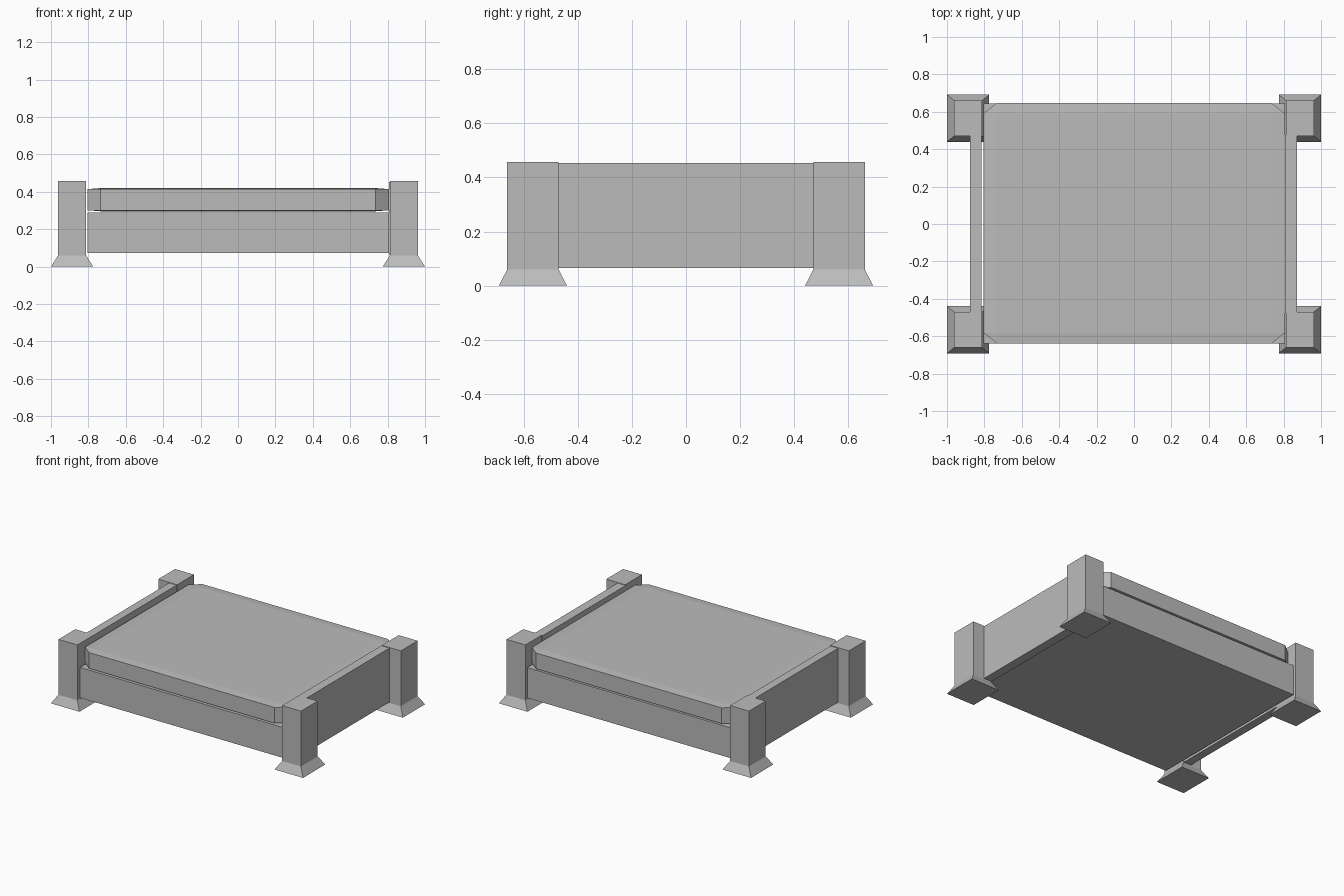
import bpy, bmesh

if "Cube" in bpy.data.objects:
    bpy.data.objects.remove(bpy.data.objects["Cube"])

grey = bpy.data.materials.new("plain_grey")
grey.diffuse_color = (0.5, 0.5, 0.5, 1)
grey.use_nodes = True
grey.node_tree.nodes["Principled BSDF"].inputs["Base Color"].default_value = grey.diffuse_color


def finish(bm, name):
    bmesh.ops.recalc_face_normals(bm, faces=bm.faces)
    mesh = bpy.data.meshes.new(name)
    bm.to_mesh(mesh)
    bm.free()
    mesh.materials.append(grey)
    obj = bpy.data.objects.new(name, mesh)
    bpy.context.collection.objects.link(obj)
    return obj


def box(name, x0, x1, y0, y1, z0, z1, bevel=0):
    """Box from its limits; the bevel is a share of each half size."""
    bm = bmesh.new()
    bmesh.ops.create_cube(bm, size=2)
    if bevel:
        bmesh.ops.bevel(bm, geom=bm.edges[:], offset=bevel, segments=1,
                        affect='EDGES', profile=0.5)
    bmesh.ops.scale(bm, vec=((x1 - x0) / 2, (y1 - y0) / 2, (z1 - z0) / 2),
                    verts=bm.verts)
    bmesh.ops.translate(bm, vec=((x0 + x1) / 2, (y0 + y1) / 2, (z0 + z1) / 2),
                        verts=bm.verts)
    return finish(bm, name)


def corner_post(name, sx, sy):
    """Square post standing on a flared foot, one closed lofted shape."""
    cx, cy = sx * 0.887, sy * 0.5655
    bm = bmesh.new()
    rings = []
    for hx, hy, z in ((0.113, 0.126, 0), (0.075, 0.095, 0.06), (0.075, 0.095, 0.457)):
        rings.append([bm.verts.new((cx + i * hx, cy + j * hy, z))
                      for i, j in ((-1, -1), (1, -1), (1, 1), (-1, 1))])
    bm.faces.new(rings[0])
    bm.faces.new(rings[-1])
    for low, high in zip(rings, rings[1:]):
        for k in range(4):
            n = (k + 1) % 4
            bm.faces.new((low[k], low[n], high[n], high[k]))
    return finish(bm, name)


# Four posts with flared feet
for sx, side in ((-1, "left"), (1, "right")):
    for sy, end in ((-1, "front"), (1, "back")):
        corner_post(f"{end}_{side}_post", sx, sy)

# Side panels between the posts
box("left_panel", -0.876, -0.816, -0.475, 0.475, 0.065, 0.453)
box("right_panel", 0.807, 0.872, -0.475, 0.475, 0.065, 0.453)

# Base and chamfered cushion
box("base", -0.805, 0.807, -0.64, 0.645, 0.072, 0.29)
box("cushion", -0.805, 0.807, -0.638, 0.647, 0.296, 0.42, bevel=0.088)
